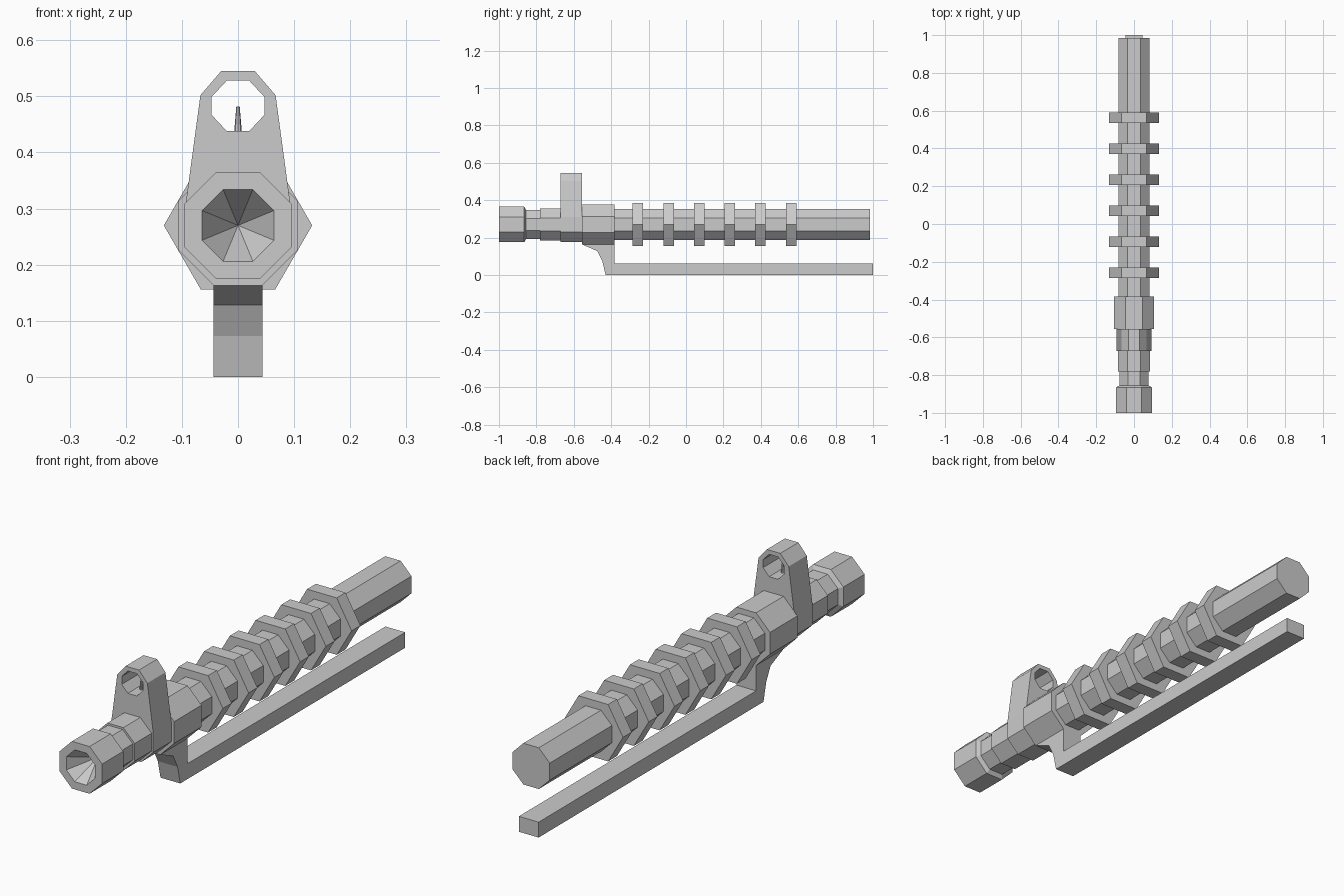
import bpy, bmesh, math

if "Cube" in bpy.data.objects:
    bpy.data.objects.remove(bpy.data.objects["Cube"])

AXIS_Z = 0.27


def finish(bm, name):
    bmesh.ops.remove_doubles(bm, verts=bm.verts, dist=1e-5)
    bmesh.ops.recalc_face_normals(bm, faces=bm.faces)
    mesh = bpy.data.meshes.new(name)
    bm.to_mesh(mesh)
    bm.free()
    ob = bpy.data.objects.new(name, mesh)
    bpy.context.collection.objects.link(ob)
    return ob


def lathe(name, profile, sides=8, phase=math.pi / 8):
    """Revolve (y, flat distance) pairs around the bore axis."""
    bm = bmesh.new()
    rings = []
    for y, a in profile:
        r = a / math.cos(math.pi / sides)
        if a == 0:
            rings.append([bm.verts.new((0, y, AXIS_Z))] * sides)
            continue
        rings.append([bm.verts.new((r * math.cos(phase + 2 * math.pi * i / sides), y,
                                    AXIS_Z + r * math.sin(phase + 2 * math.pi * i / sides)))
                      for i in range(sides)])
    for p, q in zip(rings, rings[1:]):
        for i in range(sides):
            j = (i + 1) % sides
            bm.faces.new(list(dict.fromkeys((p[i], p[j], q[j], q[i]))))
    for (y, a), ring in ((profile[0], rings[0]), (profile[-1], rings[-1])):
        if a:
            bm.faces.new(ring)
    return finish(bm, name)


def prism(name, pts, to3d, lo, hi):
    """Extrude a closed 2D outline from lo to hi."""
    bm = bmesh.new()
    a = [bm.verts.new(to3d(p, lo)) for p in pts]
    b = [bm.verts.new(to3d(p, hi)) for p in pts]
    bm.faces.new(a)
    bm.faces.new(b)
    for i in range(len(pts)):
        j = (i + 1) % len(pts)
        bm.faces.new((a[i], a[j], b[j], b[i]))
    return finish(bm, name)


def mirrored(half):
    return half + [(-x, z) for x, z in reversed(half)]


def front(p, y):
    return (p[0], y, p[1])


def side(p, x):
    return (x, p[0], p[1])


# Stepped barrel with a conical muzzle recess
lathe("barrel", [(-0.89, 0), (-1, 0.064), (-1, 0.095), (-0.865, 0.095),
                 (-0.855, 0.078), (-0.78, 0.078), (-0.78, 0.086), (-0.60, 0.086),
                 (-0.60, 0.083), (0.985, 0.083)])

# Collar behind the sight
lathe("collar", [(-0.557, 0.106), (-0.383, 0.106)])

# Hexagonal cooling rings
for i in range(6):
    y = -0.257 + 0.1637 * i
    lathe(f"cooling_ring_{i + 1}", [(y - 0.028, 0.1145), (y + 0.028, 0.1145)], 6, 0)

# Front sight tower with an octagonal opening
tower = prism("sight_tower", mirrored([(0.03, 0.545), (0.067, 0.502), (0.093, 0.31),
                                       (0.093, 0.23), (0.039, 0.177)]),
              front, -0.672, -0.557)
hole = prism("sight_hole_cutter", mirrored([(0.02, 0.528), (0.047, 0.499),
                                            (0.047, 0.467), (0.02, 0.438)]),
             front, -0.8, -0.4)
hole.hide_render = True
hole.hide_viewport = True
cut = tower.modifiers.new("opening", 'BOOLEAN')
cut.operation = 'DIFFERENCE'
cut.solver = 'EXACT'
cut.object = hole

# Sight post
bpy.ops.mesh.primitive_cone_add(vertices=8, radius1=0.007, radius2=0.003, depth=0.048,
                                location=(0, -0.615, 0.458))
bpy.context.object.name = "sight_post"

# Lower rail and its bracket in one side profile
prism("lower_rail", [(-0.555, 0.18), (-0.555, 0.163), (-0.475, 0.128), (-0.447, 0.073),
                     (-0.43, 0), (1, 0), (1, 0.062), (-0.383, 0.062), (-0.383, 0.18)],
      side, -0.044, 0.044)
